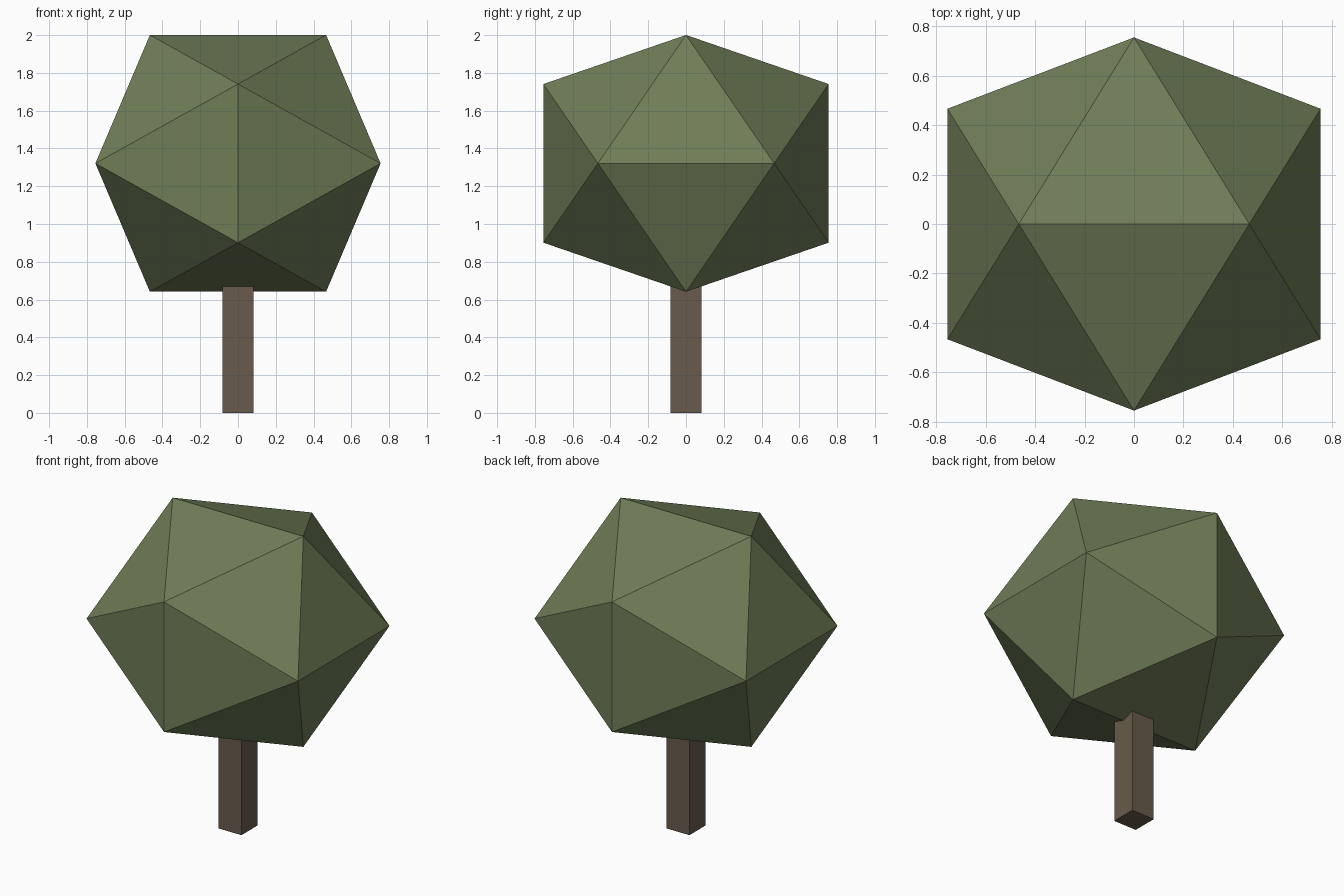
import bpy, bmesh

if "Cube" in bpy.data.objects:
    bpy.data.objects.remove(bpy.data.objects["Cube"])

def add_part(name, bm, color):
    bmesh.ops.recalc_face_normals(bm, faces=bm.faces)
    mesh = bpy.data.meshes.new(name)
    bm.to_mesh(mesh)
    bm.free()
    mat = bpy.data.materials.new(name + "_color")
    mat.diffuse_color = (*color, 1)
    mat.use_nodes = True
    mat.node_tree.nodes["Principled BSDF"].inputs["Base Color"].default_value = mat.diffuse_color
    mesh.materials.append(mat)
    obj = bpy.data.objects.new(name, mesh)
    bpy.context.collection.objects.link(obj)
    return obj

# Foliage: icosahedron resting on an edge, slightly squashed in z
A, B, SQUASH, CENTER_Z = 0.4665, 0.755, 0.9, 1.321
bm = bmesh.new()
for s in (-A, A):
    for t in (-B, B):
        for x, y, z in ((s, 0, t), (0, t, s), (t, s, 0)):
            bm.verts.new((x, y, z * SQUASH + CENTER_Z))
bmesh.ops.convex_hull(bm, input=bm.verts)
add_part("foliage", bm, (0.16, 0.205, 0.095))

# Trunk: square post running a little way into the foliage
WIDTH, HEIGHT = 0.164, 0.7
bm = bmesh.new()
bmesh.ops.create_cube(bm, size=1)
bmesh.ops.scale(bm, vec=(WIDTH, WIDTH, HEIGHT), verts=bm.verts)
bmesh.ops.translate(bm, vec=(0, 0, HEIGHT / 2), verts=bm.verts)
add_part("trunk", bm, (0.14, 0.105, 0.07))
